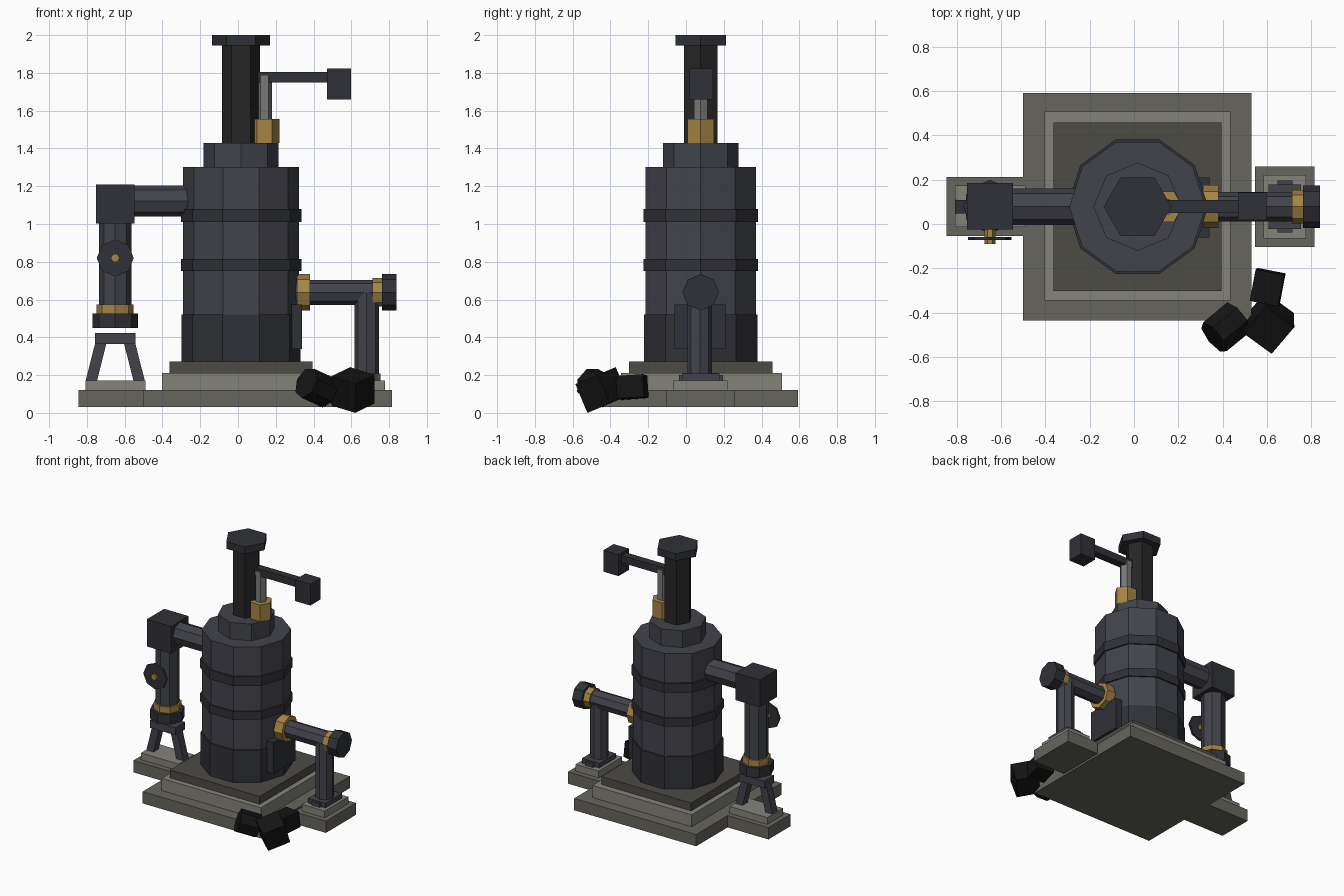
import bpy
import bmesh
from math import pi, radians
from mathutils import Matrix, Vector, Euler

if "Cube" in bpy.data.objects:
    bpy.data.objects.remove(bpy.data.objects["Cube"])


def mat(name, r, g, b):
    m = bpy.data.materials.new(name)
    m.diffuse_color = (r, g, b, 1)
    m.use_nodes = True
    m.node_tree.nodes["Principled BSDF"].inputs["Base Color"].default_value = m.diffuse_color
    return m


IRON = mat("iron", .055, .057, .07)
DARK = mat("dark_iron", .03, .031, .038)
SOOT = mat("soot_iron", .019, .019, .019)
STEEL = mat("steel", .19, .19, .195)
BRASS = mat("brass", .38, .23, .06)
STONE = mat("stone", .135, .13, .11)
LIGHT = mat("light_stone", .23, .225, .195)
SHADE = mat("dark_stone", .075, .07, .06)
COAL = mat("coal", .007, .007, .007)


def finish(name, bm, material):
    me = bpy.data.meshes.new(name)
    bm.normal_update()
    bm.to_mesh(me)
    bm.free()
    me.materials.append(material)
    ob = bpy.data.objects.new(name, me)
    bpy.context.collection.objects.link(ob)
    return ob


def box(name, x, y, z, material):
    """Box from (min, max) ranges."""
    bm = bmesh.new()
    bmesh.ops.create_cube(bm, size=1)
    for v in bm.verts:
        v.co = Vector([(r[0] + r[1]) / 2 + c * (r[1] - r[0]) for r, c in zip((x, y, z), v.co)])
    return finish(name, bm, material)


def cyl(name, sides, radius, start, end, material):
    """Prism between two points on an axis-parallel line, one vertex facing up or +y."""
    a, b = Vector(start), Vector(end)
    d = b - a
    bm = bmesh.new()
    bmesh.ops.create_cone(bm, cap_ends=True, segments=sides, radius1=radius, radius2=radius, depth=d.length)
    turn = Matrix.Rotation(pi / 2, 4, 'Z')
    if abs(d.x) > 1e-6:
        turn = Matrix.Rotation(pi / 2, 4, 'Y')
    elif abs(d.y) > 1e-6:
        turn = Matrix.Rotation(-pi / 2, 4, 'X') @ turn
    bm.transform(Matrix.Translation((a + b) / 2) @ turn)
    return finish(name, bm, material)


CX, CY = .016, .078

# Stepped stone base
box("base_slab", (-.50, .53), (-.435, .592), (.03, .12), STONE)
box("base_step", (-.403, .435), (-.345, .507), (.12, .212), LIGHT)
box("base_top", (-.363, .395), (-.303, .457), (.212, .272), SHADE)
box("left_slab", (-.845, -.50), (-.055, .213), (.03, .12), STONE)
box("left_step", (-.808, -.49), (-.014, .174), (.12, .172), LIGHT)
box("right_slab", (.547, .815), (-.104, .26), (.03, .12), STONE)
box("right_step", (.584, .777), (-.065, .22), (.12, .172), LIGHT)

# Boiler stack: name, sides, radius, bottom, top, material
for name, n, r, z0, z1, m in [
        ("boiler_firebox", 10, .316, .272, .52, DARK),
        ("boiler_body", 10, .308, .52, 1.303, IRON),
        ("boiler_lower_band", 10, .319, .752, .815, DARK),
        ("boiler_upper_band", 10, .319, 1.01, 1.08, DARK),
        ("boiler_crown", 8, .199, 1.303, 1.43, IRON),
        ("chimney", 6, .101, 1.43, 1.945, SOOT),
        ("chimney_cap", 6, .153, 1.945, 2.0, DARK)]:
    cyl(name, n, r, (CX, CY, z0), (CX, CY, z1), m)
box("firebox_door", (.283, .34), (-.06, .21), (.337, .575), DARK)

# Safety valve with weighted lever
cyl("safety_valve_body", 6, .08, (.14, CY, 1.43), (.14, CY, 1.556), BRASS)
cyl("safety_valve_stem", 6, .041, (.14, CY, 1.556), (.14, CY, 1.785), STEEL)
box("safety_lever", (.105, .48), (.05, .108), (1.75, 1.805), DARK)
box("safety_weight", (.47, .598), (.018, .142), (1.66, 1.823), DARK)

# Right-hand feed pipe
PZ = .638
cyl("feed_pipe", 8, .066, (.29, CY, PZ), (.74, CY, PZ), IRON)
cyl("feed_collar_inner", 8, .097, (.312, CY, PZ), (.382, CY, PZ), BRASS)
cyl("feed_collar_outer", 8, .075, (.712, CY, PZ), (.765, CY, PZ), BRASS)
cyl("feed_end_cap", 8, .096, (.762, CY, PZ), (.84, CY, PZ), DARK)
cyl("feed_post", 8, .065, (.681, .073, .172), (.681, .073, PZ), IRON)
box("feed_post_foot", (.608, .754), (-.022, .178), (.172, .208), IRON)
box("feed_post_foot_key", (.647, .715), (-.038, .196), (.172, .2), IRON)

# Left-hand steam pipe
LX = -.65
cyl("steam_pipe_horizontal", 8, .083, (-.6, CY, 1.122), (-.25, CY, 1.122), IRON)
box("steam_elbow", (-.753, -.547), (-.024, .185), (1.003, 1.21), DARK)
cyl("steam_pipe_vertical", 8, .085, (LX, CY, .56), (LX, CY, 1.02), IRON)
cyl("steam_collar", 8, .098, (LX, CY, .52), (LX, CY, .573), BRASS)
cyl("steam_flange", 8, .121, (LX, CY, .45), (LX, CY, .525), DARK)

# Hand wheel
cyl("hand_wheel", 8, .098, (LX, -.073, .82), (LX, -.058, .82), DARK)
cyl("hand_wheel_hub", 6, .024, (LX, -.09, .82), (LX, .01, .82), BRASS)

# Trestle under the steam pipe
box("trestle_top", (LX - .108, LX + .108), (.02, .136), (.365, .422), IRON)
for side, label in ((-1, "left"), (1, "right")):
    leg = box("trestle_leg_" + label, (-.03, .03), (.047, .109), (.168, .37), IRON)
    for v in leg.data.vertices:
        v.co.x += LX + side * (.127 if v.co.z < .3 else .076)

# Coal lumps: name, size, location, rotation in degrees
for name, size, loc, rot in [
        ("coal_lump_large", (.165, .165, .165), (.607, -.447, .121), (18, 14, -36)),
        ("coal_lump_small", (.13, .145, .12), (.603, -.285, .137), (4, -3, -11))]:
    lump = box(name, *[(-s / 2, s / 2) for s in size], COAL)
    lump.data.transform(Matrix.Translation(loc) @ Euler([radians(a) for a in rot]).to_matrix().to_4x4())
lump = cyl("coal_lump_faceted", 7, .086, (0, 0, -.075), (0, 0, .075), COAL)
lump.data.transform(Matrix.Translation((.415, -.468, .135))
                    @ Euler((radians(70), radians(12), radians(-55))).to_matrix().to_4x4())
